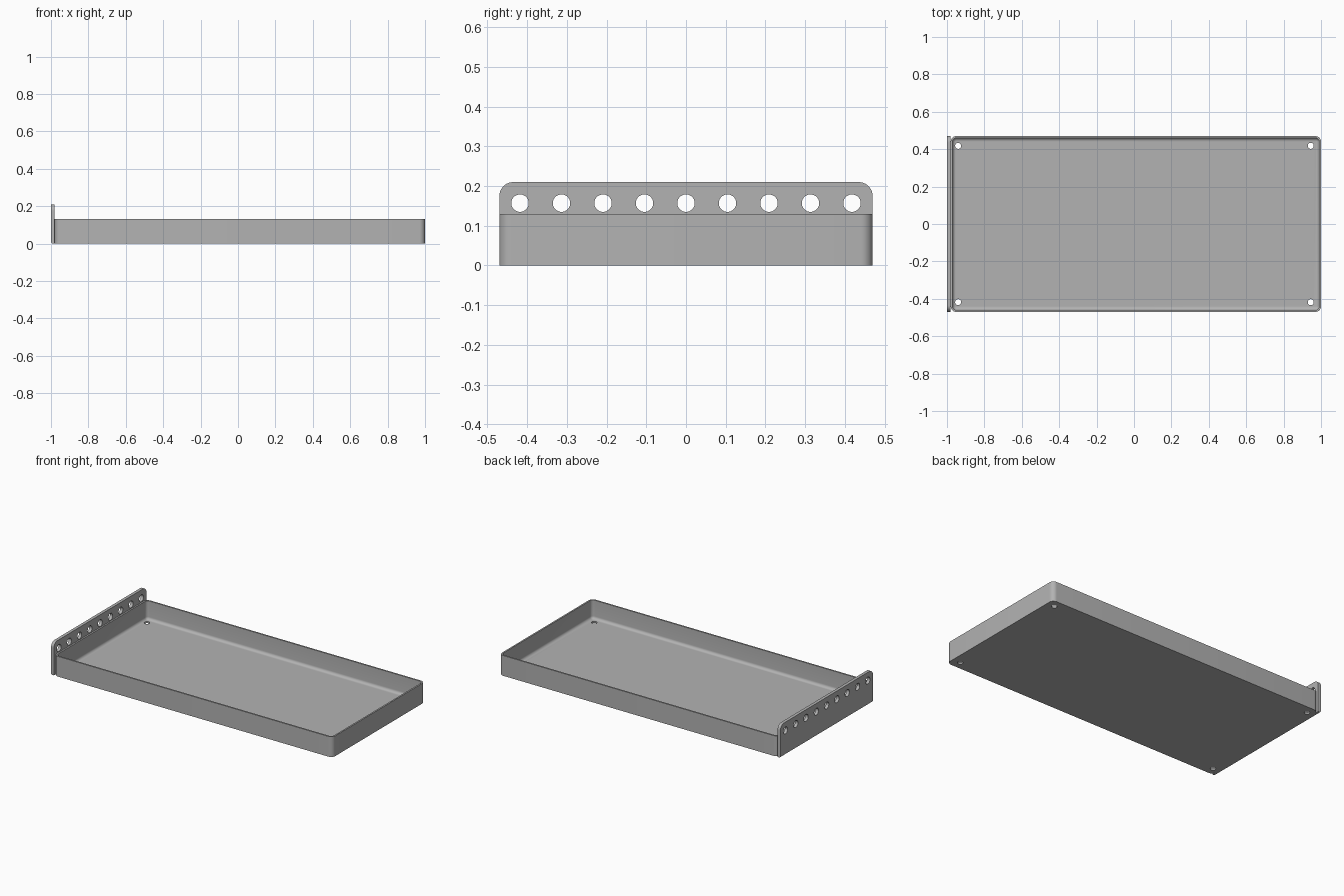
import bpy
import bmesh
from math import sin, cos, pi
from mathutils import Matrix

cube = bpy.data.objects.get("Cube")
if cube:
    bpy.data.objects.remove(cube)

grey = bpy.data.materials.new("plain grey")
grey.use_nodes = True
color = (0.45, 0.45, 0.45, 1)
grey.diffuse_color = color
grey.node_tree.nodes["Principled BSDF"].inputs["Base Color"].default_value = color

X0, X1, Y = -0.98, 1.0, 0.47
HEIGHT, WALL, CORNER, FILLET = 0.13, 0.01, 0.03, 0.018
PLATE_TOP, PLATE_RADIUS = 0.21, 0.035


def make_object(name, bm):
    bmesh.ops.recalc_face_normals(bm, faces=bm.faces)
    mesh = bpy.data.meshes.new(name)
    bm.to_mesh(mesh)
    bm.free()
    mesh.materials.append(grey)
    obj = bpy.data.objects.new(name, mesh)
    bpy.context.collection.objects.link(obj)
    return obj


def rounded_ring(bm, inset, z, steps=8):
    """Rounded rectangle loop, inset from the tray's outline."""
    r = CORNER - inset
    cx, hx, hy = (X0 + X1) / 2, (X1 - X0) / 2 - CORNER, Y - CORNER
    ring = []
    for q, (sx, sy) in enumerate([(1, 1), (-1, 1), (-1, -1), (1, -1)]):
        for i in range(steps + 1):
            a = (q + i / steps) * pi / 2
            ring.append(bm.verts.new((cx + sx * hx + r * cos(a),
                                      sy * hy + r * sin(a), z)))
    return ring


def drill(obj, centers, radius, depth, axis):
    """Cut round holes through the object, then shade it."""
    bm = bmesh.new()
    turn = Matrix.Rotation(pi / 2, 4, 'Y') if axis == 'X' else Matrix()
    for c in centers:
        bmesh.ops.create_cone(bm, cap_ends=True, segments=32, radius1=radius,
                              radius2=radius, depth=depth,
                              matrix=Matrix.Translation(c) @ turn)
    cutter = make_object(obj.name + "_hole_cutter", bm)
    mod = obj.modifiers.new("holes", 'BOOLEAN')
    mod.object, mod.operation, mod.solver = cutter, 'DIFFERENCE', 'EXACT'
    bpy.ops.object.select_all(action='DESELECT')
    obj.select_set(True)
    bpy.context.view_layer.objects.active = obj
    bpy.ops.object.modifier_apply(modifier=mod.name)
    bpy.data.objects.remove(cutter)
    bpy.ops.object.shade_smooth_by_angle(angle=pi / 6)


# Tray: outer wall, rim, inner wall, floor fillet
bm = bmesh.new()
levels = [(0, 0), (0, HEIGHT), (WALL, HEIGHT)]
for i in range(7):
    a = i / 6 * pi / 2
    levels.append((WALL + FILLET * (1 - cos(a)), WALL + FILLET * (1 - sin(a))))
rings = [rounded_ring(bm, inset, z) for inset, z in levels]
for low, high in zip(rings, rings[1:]):
    for i in range(len(low)):
        j = (i + 1) % len(low)
        bm.faces.new((low[i], low[j], high[j], high[i]))
bm.faces.new(rings[0])
bm.faces.new(rings[-1])
tray = make_object("tray", bm)
drill(tray, [(x, y, 0) for x in (-0.94, 0.945) for y in (-0.418, 0.418)],
      0.016, 0.1, 'Z')

# End plate: rounded top corners, softened lower outer edge
bm = bmesh.new()
outline = [(-Y, 0), (Y, 0)]
for side, start in ((1, 0), (-1, pi / 2)):
    for i in range(11):
        a = start + i / 10 * pi / 2
        outline.append((side * (Y - PLATE_RADIUS) + PLATE_RADIUS * cos(a),
                        PLATE_TOP - PLATE_RADIUS + PLATE_RADIUS * sin(a)))
face = bm.faces.new([bm.verts.new((-1, y, z)) for y, z in outline])
moved = bmesh.ops.extrude_face_region(bm, geom=[face], use_keep_orig=True)["geom"]
bmesh.ops.translate(bm, vec=(X0 + 1, 0, 0),
                    verts=[v for v in moved if isinstance(v, bmesh.types.BMVert)])
lower = [e for e in bm.edges
         if all(v.co.z < 0.001 and v.co.x < -0.99 for v in e.verts)]
bmesh.ops.bevel(bm, geom=lower, offset=0.01, segments=4, profile=0.5,
                affect='EDGES')
plate = make_object("end_plate", bm)
drill(plate, [(-0.99, (i - 4) * 0.1045, 0.157) for i in range(9)],
      0.022, 0.1, 'X')
